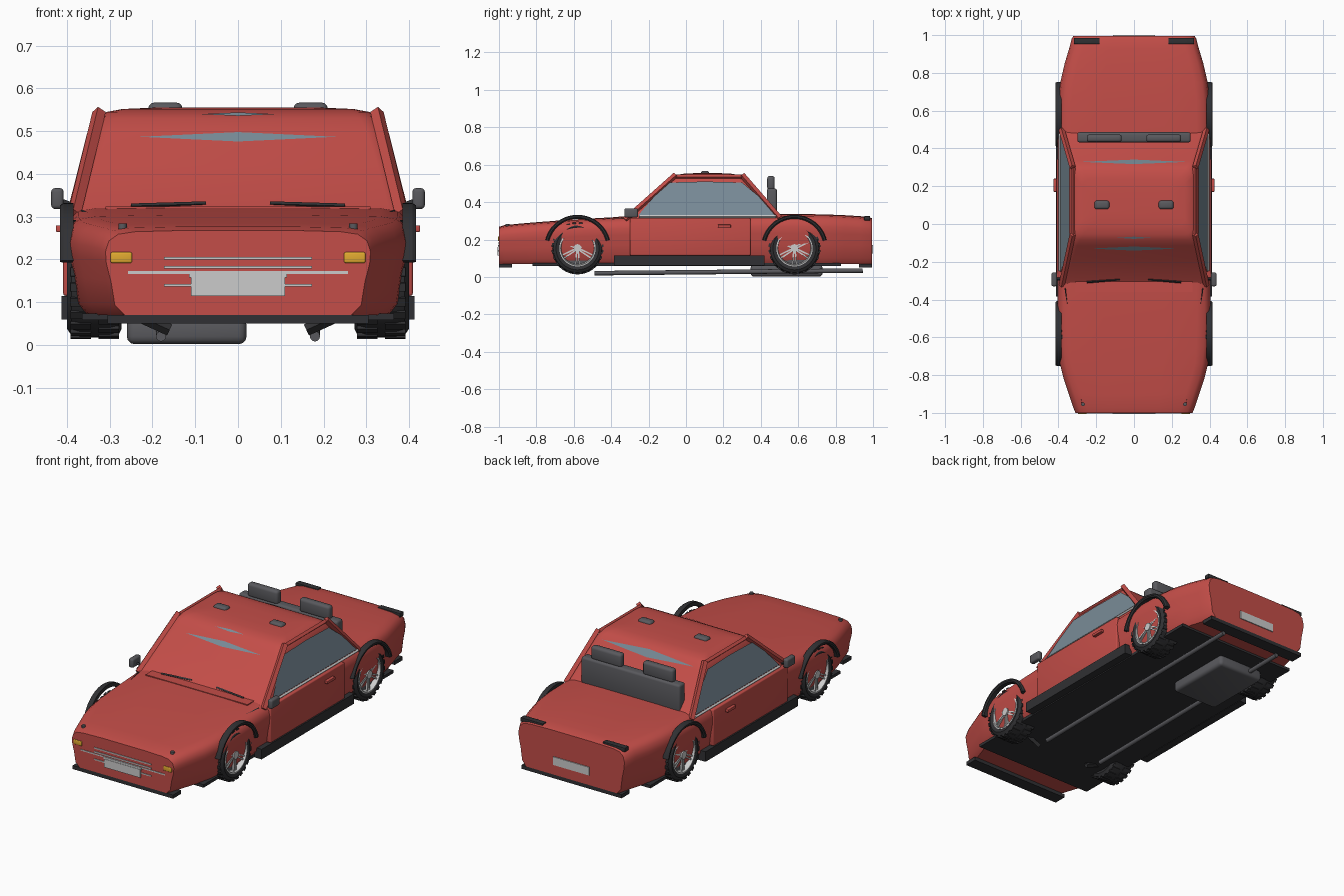
import bpy, bmesh, math
from mathutils import Matrix, Vector

if "Cube" in bpy.data.objects:
    bpy.data.objects.remove(bpy.data.objects["Cube"])

def mat(name, c):
    m = bpy.data.materials.new(name)
    m.diffuse_color = (*c, 1)
    m.use_nodes = True
    m.node_tree.nodes["Principled BSDF"].inputs["Base Color"].default_value = m.diffuse_color
    return m

RED = mat("red_paint", (0.55, 0.075, 0.065))
DARK = mat("black_rubber", (0.03, 0.03, 0.033))
GREY = mat("dark_grey", (0.1, 0.1, 0.11))
GLASS = mat("glass", (0.19, 0.26, 0.31))
CHROME = mat("chrome", (0.65, 0.65, 0.67))
AMBER = mat("amber", (0.75, 0.4, 0.03))

def obj(name, bm, m, smooth=30):
    bmesh.ops.recalc_face_normals(bm, faces=bm.faces)
    me = bpy.data.meshes.new(name)
    bm.to_mesh(me)
    bm.free()
    o = bpy.data.objects.new(name, me)
    bpy.context.collection.objects.link(o)
    me.materials.append(m)
    if smooth:
        bpy.ops.object.select_all(action='DESELECT')
        o.select_set(True)
        bpy.context.view_layer.objects.active = o
        bpy.ops.object.shade_smooth_by_angle(angle=math.radians(smooth))
    return o

def loft(name, rings, m, closed=False, smooth=30):
    bm = bmesh.new()
    vs = [[bm.verts.new(p) for p in r] for r in rings]
    n = len(vs[0])
    pairs = list(zip(vs, vs[1:])) + ([(vs[-1], vs[0])] if closed else [])
    for a, b in pairs:
        for i in range(n):
            j = (i + 1) % n
            bm.faces.new((a[i], a[j], b[j], b[i]))
    if not closed:
        bm.faces.new(vs[0])
        bm.faces.new(vs[-1])
    return obj(name, bm, m, smooth)

def box(name, x, y, z, m, bev=0.0):
    bm = bmesh.new()
    mx = Matrix.LocRotScale(Vector((sum(x) / 2, sum(y) / 2, sum(z) / 2)), None,
                            Vector((x[1] - x[0], y[1] - y[0], z[1] - z[0])))
    bmesh.ops.create_cube(bm, size=1, matrix=mx)
    if bev:
        bmesh.ops.bevel(bm, geom=bm.edges[:], offset=bev, segments=3, profile=0.5, affect='EDGES')
    return obj(name, bm, m, 30 if bev else 0)

def box2(name, x, y, z, m, bev=0.0):
    for s, side in ((1, "right"), (-1, "left")):
        box(f"{name}_{side}", sorted((s * x[0], s * x[1])), y, z, m, bev)

def bar(name, a, b, r, m, n=4):
    a, b = Vector(a), Vector(b)
    bm = bmesh.new()
    mx = Matrix.LocRotScale((a + b) / 2, (b - a).to_track_quat('Z', 'Y'), None)
    bmesh.ops.create_cone(bm, cap_ends=True, segments=n, radius1=r, radius2=r, depth=(b - a).length, matrix=mx)
    return obj(name, bm, m, 40 if n > 4 else 0)

def bar2(name, a, b, r, m, n=4):
    for s, side in ((1, "right"), (-1, "left")):
        bar(f"{name}_{side}", (s * a[0], *a[1:]), (s * b[0], *b[1:]), r, m, n)

# lower body: lofted cross-sections along y
def section(y, w, t):
    b, h = 0.07, t - 0.07
    half = [(w - 0.045, b), (w - 0.022, b + 0.12 * h), (w - 0.013, b + 0.4 * h), (w - 0.002, b + 0.62 * h),
            (w, b + 0.76 * h), (w - 0.008, b + 0.89 * h), (w - 0.03, b + 0.97 * h), (w - 0.07, t), (w * 0.4, t + 0.003)]
    return [(x, y, z) for x, z in half] + [(-x, y, z) for x, z in reversed(half)]

loft("lower_body", [section(*s) for s in (
    (-1, .31, .265), (-.97, .322, .274), (-.9, .345, .281), (-.82, .372, .288), (-.74, .392, .294), (-.65, .401, .301),
    (-.5, .404, .31), (-.32, .404, .32), (.1, .404, .326), (.5, .404, .333), (.65, .401, .333), (.75, .39, .331),
    (.85, .367, .327), (.93, .343, .322), (.98, .33, .316), (.995, .322, .31))], RED, smooth=40)

# cabin: rounded rectangles stacked upwards
def ring(z, hx, y0, y1, r):
    pts = []
    for cx, cy, a0 in ((hx - r, y1 - r, 0), (r - hx, y1 - r, 90), (r - hx, y0 + r, 180), (hx - r, y0 + r, 270)):
        for k in range(5):
            a = math.radians(a0 + k * 22.5)
            pts.append((cx + r * math.cos(a), cy + r * math.sin(a), z))
    return pts

loft("cabin", [ring(*s) for s in (
    (.30, .388, -.34, .52, .03), (.33, .38, -.295, .485, .03), (.42, .357, -.195, .405, .03), (.5, .336, -.115, .335, .035),
    (.53, .325, -.085, .312, .04), (.545, .308, -.055, .285, .04), (.552, .27, -.01, .24, .04), (.555, .2, .05, .18, .04))],
    RED, smooth=40)

# roof pillars standing slightly proud
bar2("front_pillar", (.383, -.325, .305), (.325, -.055, .545), .016, RED)
bar2("rear_pillar", (.383, .5, .315), (.325, .3, .545), .016, RED)
bar2("roof_rail", (.322, -.06, .535), (.322, .3, .535), .012, RED)

# side windows and glass slivers showing through the screens
def panel(name, pts, m):
    bm = bmesh.new()
    f = bm.faces.new([bm.verts.new(p) for p in pts])
    bmesh.ops.solidify(bm, geom=[f], thickness=0.004)
    return obj(name, bm, m, 0)

for s, side in ((1, "right"), (-1, "left")):
    panel(f"side_window_{side}", [(s * x, y, z) for x, y, z in (
        (.388, -.255, .33), (.36, -.17, .43), (.342, -.085, .505), (.341, .1, .51), (.342, .3, .505),
        (.36, .39, .43), (.388, .475, .33))], GLASS)
    bar(f"belt_trim_{side}", (s * .392, -.25, .324), (s * .392, .48, .324), .008, CHROME)
def sliver(name, y, z, w, d, rise):
    panel(name, [(-w, y, z), (0, y - d, z - rise), (w, y, z), (0, y + d, z + rise)], GLASS)
sliver("windscreen_glass", -.13, .487, .23, .011, .011)
sliver("windscreen_top_glass", -.073, .540, .09, .006, .004)
sliver("rear_screen_glass", .329, .512, .28, .012, -.018)

# doors, sills, handles, mirrors
box2("door", (.37, .409), (-.3, .345), (.115, .315), RED, .006)
box2("sill", (.37, .413), (-.385, .42), (.06, .115), DARK)
box2("door_handle", (.405, .426), (.17, .24), (.264, .28), RED, .003)
box2("mirror", (.408, .437), (-.33, -.257), (.318, .367), GREY, .009)
bar2("mirror_stem", (.375, -.29, .32), (.415, -.29, .335), .008, DARK)

# bumpers, floor and underside
box("front_bumper", (-.305, .305), (-1, -.93), (.05, .07), DARK)
box("rear_bumper", (-.305, .305), (.925, .995), (.05, .07), DARK)
box("floor_pan", (-.365, .365), (-.82, .83), (.058, .074), DARK)
bar2("exhaust_pipe", (.18, -.49, .02), (.18, .945, .034), .012, GREY, 12)
bar2("suspension_arm", (.16, -.58, .035), (.27, -.58, .085), .014, DARK)
bar2("rear_axle", (0, .58, .075), (.28, .58, .13), .016, DARK, 10)
box("fuel_tank", (-.26, .02), (.345, .73), (.002, .065), GREY, .018)

# front and rear details
for z in (.203, .182, .14):
    box("grille_bar", (-.173, .173), (-1.004, -.98), (z - .003, z + .003), CHROME)
box("grille_trim", (-.257, .257), (-1.003, -.98), (.166, .173), CHROME)
box("grille_badge_bar", (-.115, .115), (-1.005, -.98), (.158, .170), CHROME)
box("front_plate", (-.11, .11), (-1.007, -.98), (.115, .16), CHROME)
box("rear_plate", (-.11, .11), (.98, 1.0), (.125, .17), CHROME)
box2("indicator", (.248, .298), (-1.005, -.97), (.192, .217), AMBER, .004)
box2("tail_strip", (.182, .318), (.953, .985), (.302, .325), DARK, .003)
bar2("washer_nozzle", (.27, -.955, .26), (.27, -.955, .284), .01, GREY, 12)
bar2("wiper", (.25, -.308, .325), (.075, -.293, .33), .006, DARK)

# hood and boot seam lines
for s, side in ((1, "right"), (-1, "left")):
    bar(f"hood_seam_{side}", (s * .365, -.34, .314), (s * .275, -.96, .271), .003, DARK)
box("hood_edge", (-.31, .31), (-.36, -.3), (.31, .324), RED)

# seats poking through: headrests and rear bench
box2("front_headrest", (.13, .21), (.078, .125), (.53, .567), GREY, .014)
box("rear_bench_back", (-.3, .3), (.432, .486), (.32, .473), GREY, .012)
box2("rear_headrest", (.065, .25), (.434, .474), (.465, .54), GREY, .014)

# wheels with lugged tyres, spoked rims and flared arches
N = 40
def lathe(name, prof, c, s, m):
    rings = []
    for i in range(N):
        a = 2 * math.pi * i / N
        rings.append([(s * x, c[0] + r * math.cos(a), c[1] + r * math.sin(a)) for x, r in prof])
    return loft(name, rings, m, True, 35)

def blocks(name, specs, m):
    bm = bmesh.new()
    for mx in specs:
        bmesh.ops.create_cube(bm, size=1, matrix=mx)
    return obj(name, bm, m, 0)

def spin(c, s, a, x, r, size, tilt=0):
    return (Matrix.Translation((s * x, c[0], c[1])) @ Matrix.Rotation(a, 4, 'X') @
            Matrix.Translation((0, 0, r)) @ Matrix.Rotation(tilt, 4, 'X') @ Matrix.Diagonal((*size, 1)))

for yc, end in ((-.58, "front"), (.58, "rear")):
    for s, side in ((1, "right"), (-1, "left")):
        tag, c = f"{end}_{side}", (yc, .153)
        lathe(f"tyre_{tag}", [(.28, .094), (.272, .115), (.28, .13), (.3, .136), (.37, .136), (.39, .13),
                              (.4, .115), (.394, .094)], c, s, DARK)
        lathe(f"rim_{tag}", [(.28, .086), (.28, .096), (.396, .097), (.398, .09), (.37, .084)], c, s, CHROME)
        bar(f"brake_{tag}", (s * .32, *c), (s * .372, *c), .085, GREY, 32)
        bar(f"hub_{tag}", (s * .36, *c), (s * .396, *c), .022, CHROME, 20)
        blocks(f"tread_{tag}", [spin(c, s, 2 * math.pi * (i + o) / 24, x, .135, (.048, .02, .008))
                                for x, o in ((.302, 0), (.368, .5)) for i in range(24)], DARK)
        blocks(f"spokes_{tag}", [spin(c, s, 2 * math.pi * i / 6 + d, .383, .053, (.012, .008, .078), -d * .5)
                                 for i in range(6) for d in (-.13, .13)], CHROME)
        arch = []
        for k in range(25):
            a = math.radians(14 + k * 152 / 24)
            arch.append([(s * x, yc + r * math.cos(a), .155 + r * math.sin(a))
                         for x, r in ((.385, .156), (.41, .156), (.416, .163), (.416, .172), (.408, .177), (.385, .177))])
        loft(f"wheel_arch_{tag}", arch, DARK)
